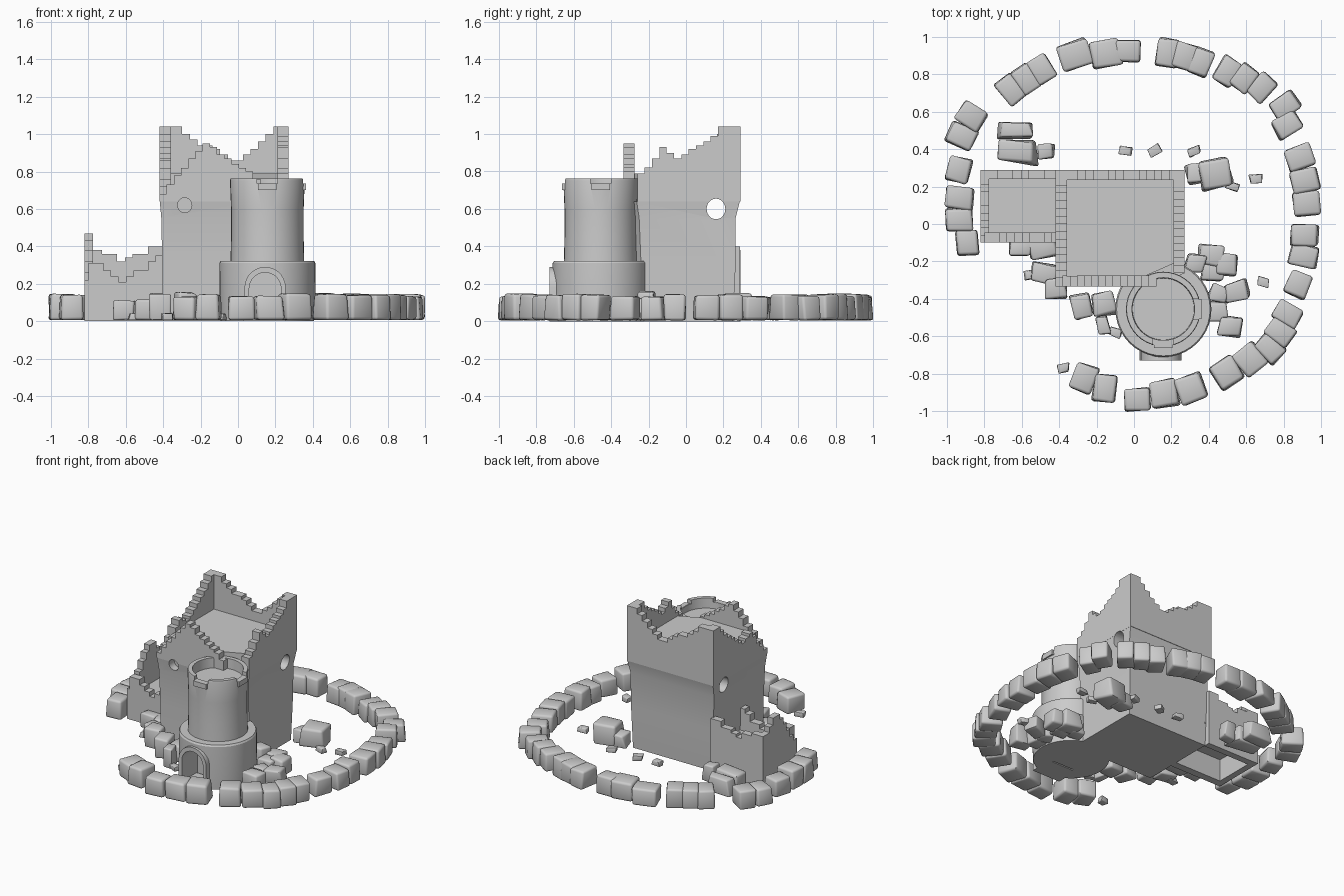
import bpy, bmesh, math, random
from mathutils import Matrix

if "Cube" in bpy.data.objects:
    bpy.data.objects.remove(bpy.data.objects["Cube"])

random.seed(4)


def shade(ob, angle):
    me = ob.data
    me.polygons.foreach_set("use_smooth", [True] * len(me.polygons))
    me.set_sharp_from_angle(angle=math.radians(angle))


def finish(name, bm, angle=35):
    bmesh.ops.recalc_face_normals(bm, faces=bm.faces)
    me = bpy.data.meshes.new(name)
    bm.to_mesh(me)
    bm.free()
    ob = bpy.data.objects.new(name, me)
    bpy.context.collection.objects.link(ob)
    shade(ob, angle)
    return ob


def prism(name, pts, axis, lo, hi):
    """Extrude a (u, z) outline; u runs along `axis`, depth goes from lo to hi."""
    bm = bmesh.new()
    put = (lambda u, d, z: (u, d, z)) if axis == 'x' else (lambda u, d, z: (d, u, z))
    a = [bm.verts.new(put(u, lo, z)) for u, z in pts]
    b = [bm.verts.new(put(u, hi, z)) for u, z in pts]
    bm.faces.new(a)
    bm.faces.new(b[::-1])
    for i in range(len(pts)):
        j = (i + 1) % len(pts)
        bm.faces.new((a[i], b[i], b[j], a[j]))
    return finish(name, bm)


def ruined_wall(name, axis, u0, u1, lo, hi, base, heights):
    """Wall whose top steps through the given heights in equal courses."""
    w = (u1 - u0) / len(heights)
    pts = [(u0, base)]
    for i, h in enumerate(heights):
        if i and h == heights[i - 1]:
            pts.pop()
        else:
            pts.append((u0 + i * w, h))
        pts.append((u0 + (i + 1) * w, h))
    pts.append((u1, base))
    return prism(name, pts, axis, lo, hi)


def lathe(name, profile, cx, cy, n=40):
    bm = bmesh.new()
    rings = [[bm.verts.new((cx + r * math.cos(2 * math.pi * i / n),
                            cy + r * math.sin(2 * math.pi * i / n), z)) for i in range(n)]
             for r, z in profile]
    for a, b in zip(rings, rings[1:]):
        for i in range(n):
            j = (i + 1) % n
            bm.faces.new((a[i], a[j], b[j], b[i]))
    bm.faces.new(rings[0][::-1])
    bm.faces.new(rings[-1])
    return finish(name, bm)


def stone(name, x, y, sx, sy, sz, rot, jit=0.09):
    bm = bmesh.new()
    bmesh.ops.create_cube(bm, size=1)
    for v in bm.verts:
        v.co = [c + random.uniform(-jit, jit) * (0.5 if k == 2 else 1) for k, c in enumerate(v.co)]
        if v.co.z > 0:
            v.co.x *= 0.94
            v.co.y *= 0.96
    bmesh.ops.scale(bm, vec=(sx, sy, sz), verts=bm.verts)
    bmesh.ops.bevel(bm, geom=bm.edges[:], offset=min(sx, sy, sz) * 0.12, segments=2,
                    profile=0.5, affect='EDGES')
    bmesh.ops.rotate(bm, cent=(0, 0, 0), matrix=Matrix.Rotation(rot, 3, 'Z'), verts=bm.verts)
    bmesh.ops.translate(bm, vec=(x, y, .005 - min(v.co.z for v in bm.verts)), verts=bm.verts)
    return finish(name, bm, 50)


def cut(ob, cutter):
    m = ob.modifiers.new("cut", 'BOOLEAN')
    m.operation, m.solver, m.object = 'DIFFERENCE', 'EXACT', cutter
    bpy.context.view_layer.objects.active = ob
    bpy.ops.object.modifier_apply(modifier=m.name)
    bpy.data.objects.remove(cutter)
    shade(ob, 20)


def oval(u, z, ru, rz, n=24):
    return [(u + ru * math.cos(2 * math.pi * i / n), z + rz * math.sin(2 * math.pi * i / n))
            for i in range(n)]


def box(u0, u1, z0, z1):
    return [(u0, z0), (u1, z0), (u1, z1), (u0, z1)]


# Keep: solid body slightly drawn in at the middle, raised roof floor inside the walls
bm = bmesh.new()
rings = []
for z, x0, x1, y0, y1 in [(0, -.40, .25, -.31, .25), (.3, -.405, .255, -.31, .265),
                          (.55, -.41, .26, -.32, .265), (.64, -.418, .27, -.333, .287),
                          (.641, -.36, .215, -.28, .235), (.79, -.36, .215, -.28, .235)]:
    rings.append([bm.verts.new((x, y, z)) for x, y in
                  ((x0, y0), (x1 - .16, y0), (x1, y0 + .07), (x1, y1), (x0, y1))])
for a, b in zip(rings, rings[1:]):
    for i in range(5):
        j = (i + 1) % 5
        bm.faces.new((a[i], a[j], b[j], b[i]))
bm.faces.new(rings[0][::-1])
bm.faces.new(rings[-1])
keep = finish("keep_body", bm)

# Broken upper walls of the keep
back = ruined_wall("keep_back_wall", 'x', -.42, .27, .235, .29, .64,
                   [1.04, 1.04, 1.04, 1.0, .97, .94, .94, .92, .89, .86, .86, .89, .92, .96, 1.0, 1.04, 1.04])
right = ruined_wall("keep_right_wall", 'y', -.26, .289, .212, .271, .64,
                    [.79, .82, .87, .93, .90, .87, .89, .92, .94, .96, .99, 1.04, 1.04, 1.04])
left = ruined_wall("keep_left_wall", 'y', -.33, .289, -.421, -.358, .64,
                   [.68, .72, .76, .82, .86, .84, .82, .84, .87, .9, .93, .96, 1.0, 1.04, 1.04])
front = ruined_wall("keep_front_wall", 'x', -.42, .12, -.335, -.275, .64,
                    [.68, .73, .78, .82, .87, .91, .95, .93, .89, .87, .84, .82, .80, .76])

# Windows: one through the side walls, one sunk into the front
for ob in (keep, right, left):
    cut(ob, prism("side_window_cutter", oval(.16, .6, .05, .055), 'y', -.6, .5))
for ob in (keep, front):
    cut(ob, prism("front_window_cutter", oval(-.285, .62, .038, .04), 'x', -.4, -.27))

# Low side annex
ruined_wall("annex_back_wall", 'x', -.81, -.40, .24, .289, 0,
            [.38, .38, .36, .36, .32, .34, .36, .36, .40, .40])
ruined_wall("annex_left_wall", 'y', -.1, .29, -.82, -.775, 0,
            [.22, .26, .32, .38, .43, .47, .47, .42, .38, .38])
ruined_wall("annex_front_wall", 'x', -.80, -.40, -.10, -.045, 0,
            [.31, .31, .27, .24, .21, .24, .27, .27, .32, .35])
prism("annex_floor", box(-.79, -.39, .16, .19), 'x', -.06, .26)

# Round gate tower with wide base and hollow top
CX, CY = .157, -.455
tower = lathe("gate_tower", [(.25, 0), (.256, .1), (.257, .31), (.25, .322), (.197, .322), (.194, .45),
                             (.194, .6), (.2, .75), (.197, .762), (.168, .762), (.165, .69)], CX, CY)
cut(tower, prism("notch_cutter", box(CX - .055, CX + .055, .735, .8), 'x', -.7, -.6))
cut(tower, prism("notch_cutter", box(CY - .055, CY + .055, .735, .8), 'y', .3, .4))
prism("notch_sill_front", box(CX - .05, CX + .05, .70, .737), 'x', -.662, -.62)
prism("notch_sill_right", box(CY - .05, CY + .05, .70, .737), 'y', .325, .363)


# Arched doorway
def arch(hw, spring, n=14):
    c = .145
    return ([(c + hw, 0)] + [(c + hw * math.cos(math.pi * i / n), spring + hw * math.sin(math.pi * i / n))
                             for i in range(n + 1)] + [(c - hw, 0)])


cut(tower, prism("door_cutter", [(u, z - .01 if z == 0 else z) for u, z in arch(.085, .175)], 'x', -.8, -.55))
prism("door_arch", arch(.11, .18) + arch(.085, .175)[::-1], 'x', -.73, -.62)
prism("door_step", box(.03, .25, 0, .02), 'x', -.73, -.56)

# Boundary stones, a squarish ring: first angle, last angle, count, first radius, last radius
for a0, a1, n, r0, r1 in [(21.8, 6.7, 3, .955, .93), (-3.8, -10.6, 2, .915, .925),
                          (-20.3, -20.3, 1, .935, .935), (-30.5, -42.5, 3, .955, .985),
                          (-49.5, -58, 2, .955, .94), (-71, -80, 2, .93, .92), (-89, -89, 1, .94, .94),
                          (-100, -108, 2, .89, .865), (186.4, 186.4, 1, .895, .895),
                          (178.7, 171.5, 2, .935, .945), (162.8, 162.8, 1, .98, .98),
                          (153, 146.5, 2, 1.035, 1.045), (132.5, 121, 3, .975, .96),
                          (109.3, 99.5, 2, .955, .925), (92, 92, 1, .925, .925),
                          (79, 67.5, 3, .935, .935), (58.5, 47, 3, .955, 1.0), (38, 33, 2, 1.025, .975)]:
    for i in range(n):
        f = i / max(n - 1, 1)
        t, r = math.radians(a0 + (a1 - a0) * f), r0 + (r1 - r0) * f
        w = max(r * math.radians(abs(a1 - a0)) / (n - 1) * 1.04, .115) if n > 1 else .135
        stone("ring_stone", r * math.cos(t), r * math.sin(t), .15 if n > 1 else .125, w,
              random.uniform(.12, .145), t + random.uniform(-.05, .05), .045)

# Fallen blocks beside the walls: x, y, width, depth
for x, y, sx, sy in [(-.63, .39, .23, .13), (-.63, .5, .18, .08), (-.47, .39, .09, .08),
                     (.44, .27, .16, .15), (.34, .27, .12, .10), (.33, -.21, .10, .10),
                     (.41, -.17, .14, .11), (.50, -.22, .12, .12), (.42, -.26, .12, .09),
                     (.45, -.37, .10, .09), (.55, -.36, .13, .10), (.44, -.47, .12, .10),
                     (.52, -.55, .13, .10), (-.28, -.44, .11, .12), (-.16, -.43, .12, .13),
                     (-.17, -.54, .07, .10), (-.42, -.35, .12, .11), (-.48, -.26, .13, .10),
                     (-.48, -.13, .16, .11), (-.61, -.13, .12, .09)]:
    stone("fallen_block", x, y, sx, sy, random.uniform(.09, .15), random.uniform(-.3, .3), .12)

# Small scattered chips
for x, y in [(-.05, .39), (.11, .39), (.32, .39), (.53, .20), (.65, .24), (.69, -.31),
             (-.10, -.58), (-.38, -.77), (-.55, -.27)]:
    stone("chip", x, y, .065, .045, .035, random.uniform(-.6, .6), .14)
